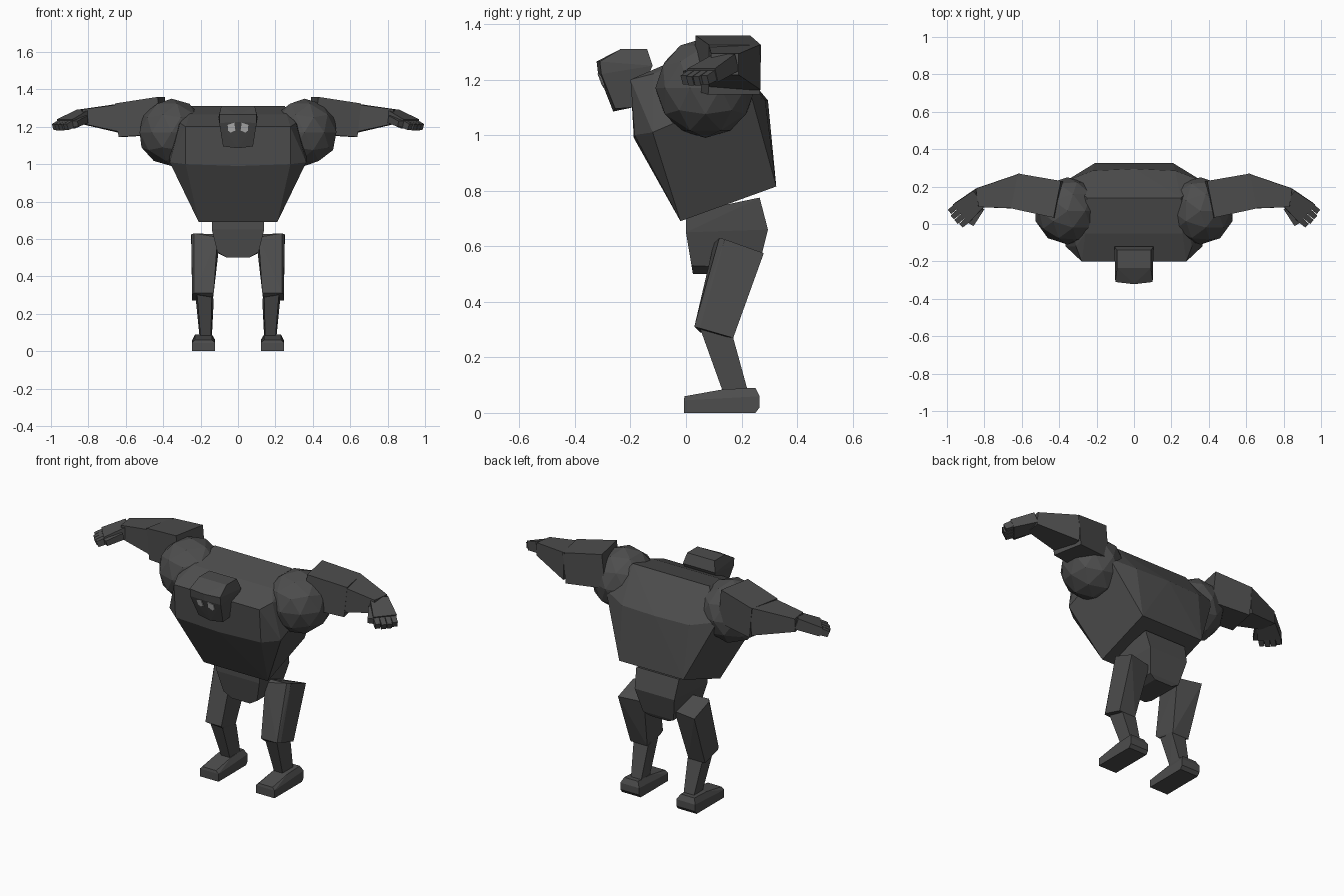
import bpy, bmesh, math
from mathutils import Vector

if "Cube" in bpy.data.objects:
    bpy.data.objects.remove(bpy.data.objects["Cube"])


def material(name, v):
    m = bpy.data.materials.new(name)
    m.diffuse_color = (v, v, v, 1)
    m.use_nodes = True
    m.node_tree.nodes["Principled BSDF"].inputs["Base Color"].default_value = m.diffuse_color
    return m


BODY = material("dark grey", 0.075)
EYE = material("light grey", 0.6)


def add(name, bm, mat):
    bmesh.ops.recalc_face_normals(bm, faces=bm.faces)
    me = bpy.data.meshes.new(name)
    bm.to_mesh(me)
    bm.free()
    me.materials.append(mat)
    ob = bpy.data.objects.new(name, me)
    bpy.context.collection.objects.link(ob)


def hull(name, pts, sx=1, mat=BODY):
    """Flat-faced convex block around a few corner points."""
    bm = bmesh.new()
    for x, y, z in pts:
        bm.verts.new((x * sx, y, z))
    r = bmesh.ops.convex_hull(bm, input=bm.verts)
    junk = [v for v in bm.verts if not v.link_faces]
    bmesh.ops.delete(bm, geom=junk, context='VERTS')
    bmesh.ops.dissolve_limit(bm, angle_limit=math.radians(2), verts=bm.verts, edges=bm.edges)
    add(name, bm, mat)


def both(pts):
    return pts + [(-x, y, z) for x, y, z in pts]


def beam(name, p0, p1, s0, s1, sx):
    """Tapered box from p0 to p1; s = (half width, half height)."""
    p0, p1 = Vector(p0), Vector(p1)
    d = (p1 - p0).normalized()
    w = Vector((0, 0, 1)).cross(d).normalized()
    h = d.cross(w)
    pts = [p + w * (a * s[0]) + h * (b * s[1])
           for p, s in ((p0, s0), (p1, s1)) for a in (-1, 1) for b in (-1, 1)]
    hull(name, pts, sx)


# torso: leaning wedge, wide at the shoulders
hull("torso", both([
    (.21, -.02, .69), (.21, .325, .815),
    (.28, -.185, 1.0), (.365, -.12, 1.01),
    (.365, .23, 1.16), (.22, .285, 1.125),
    (.28, -.2, 1.2), (.31, -.12, 1.22), (.26, -.05, 1.265), (.25, .14, 1.31)])
    + [(0, -.188, .99), (0, .295, 1.125)])

# pelvis
hull("pelvis", both([
    (.14, 0, .72), (.14, .0, .65), (.14, .265, .775), (.13, .295, .66),
    (.11, .02, .53), (.06, .025, .5), (.1, .26, .52), (.06, .25, .5)]))

# head
hull("head", both([
    (.09, -.235, 1.31), (.09, -.14, 1.31), (.105, -.12, 1.25),
    (.1, -.31, 1.265), (.1, -.305, 1.22), (.08, -.19, 1.1), (.08, -.255, 1.095)])
    + [(0, -.322, 1.265), (0, -.317, 1.225), (0, -.262, 1.085)])

for sx, side in ((1, "left"), (-1, "right")):
    # eye plate lying on the sloping face
    eye = [(.055, 1.21), (.02, 1.222), (.014, 1.18), (.04, 1.168), (.054, 1.18)]
    hull(side + "_eye", [(x, -.317 + (1.225 - z) * .393 + x * .14 + o, z)
                         for x, z in eye for o in (-.006, .002)], sx, EYE)

    # faceted shoulder ball
    bm = bmesh.new()
    bmesh.ops.create_icosphere(bm, subdivisions=2, radius=.18)
    bmesh.ops.translate(bm, verts=bm.verts, vec=(.355 * sx, .07, 1.17))
    add(side + "_shoulder", bm, BODY)

    # arm
    beam(side + "_upper_arm", (.40, .13, 1.26), (.63, .175, 1.235), (.1, .1), (.095, .09), sx)
    beam(side + "_forearm", (.60, .175, 1.245), (.84, .14, 1.255), (.095, .082), (.05, .038), sx)

    # hand with four fingers and a thumb
    beam(side + "_palm", (.82, .145, 1.262), (.92, .06, 1.215), (.05, .032), (.065, .026), sx)
    for i in range(4):
        o = (i - 1.5) * .034
        a = Vector((.915 + .6 * o, .063 + .72 * o, 1.217))
        b = a + Vector((.72, -.62, -.38)) * (.058 if i in (1, 2) else .05)
        beam(f"{side}_finger_{i + 1}", a, b, (.015, .02), (.014, .017), sx)
    beam(side + "_thumb", (.82, .085, 1.24), (.87, .0, 1.215), (.02, .02), (.016, .016), sx)

    # leg
    hull(side + "_thigh", [
        (.25, .14, .625), (.25, .28, .575), (.245, .17, .27), (.245, .05, .305),
        (.235, .12, .63), (.235, .03, .31), (.13, .03, .31), (.115, .12, .625),
        (.11, .1, .61), (.1, .25, .57), (.135, .17, .27), (.135, .05, .29)], sx)
    hull(side + "_shin", [
        (.22, .045, .32), (.14, .045, .32), (.225, .17, .27), (.13, .17, .27),
        (.2, .135, .07), (.145, .135, .07), (.205, .225, .07), (.14, .225, .07)], sx)
    hull(side + "_foot", [
        (x, y, z) for x in (.122, .245) for y, z in
        ((-.008, .0), (-.008, .045), (.25, 0), (.265, .02), (.265, .06))]
        + [(x, y, z) for x in (.14, .23) for y, z in
           ((-.005, .06), (.135, .085), (.25, .09))], sx)
